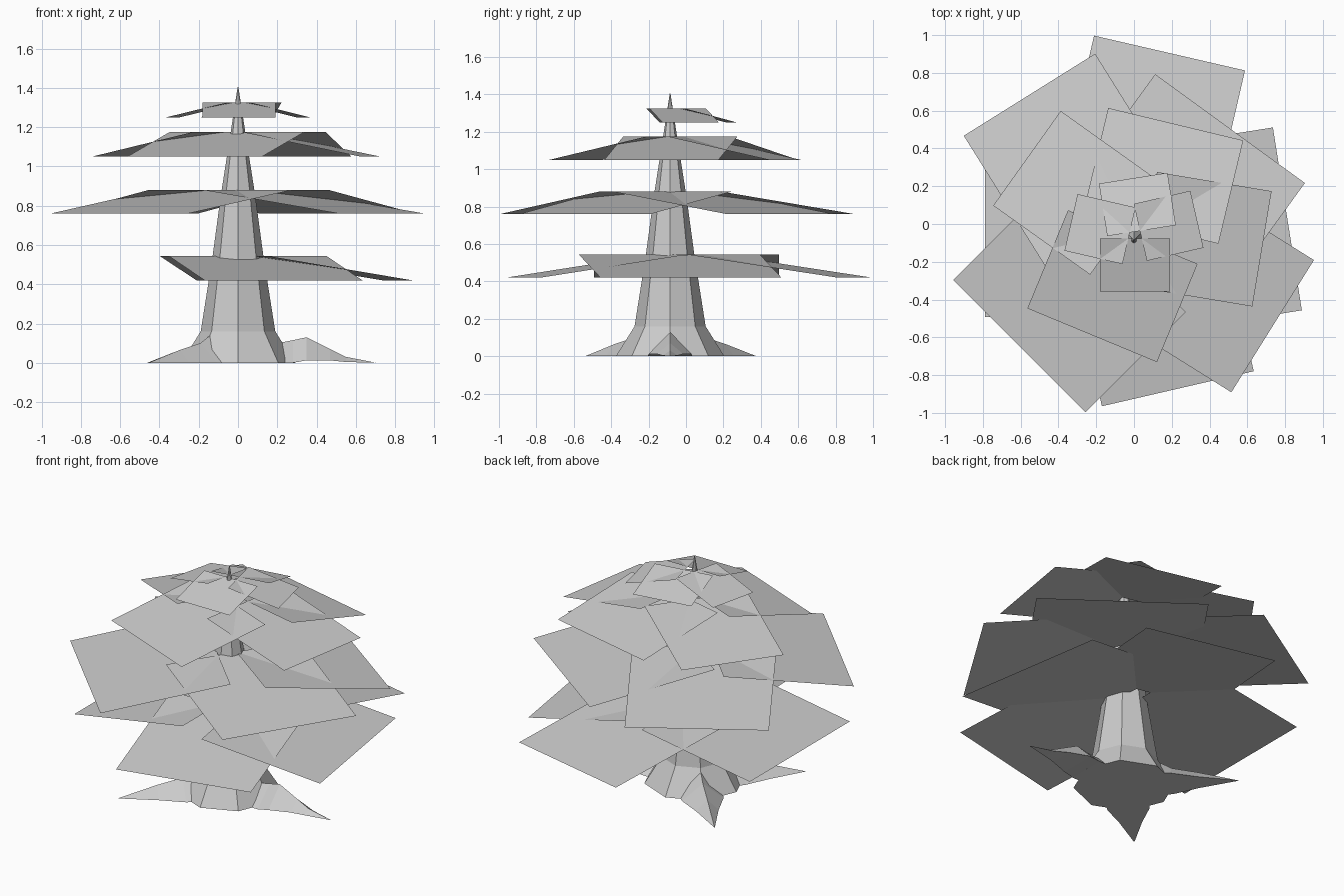
import bpy
import bmesh
from math import cos, sin, radians
from mathutils import Vector, Matrix

if "Cube" in bpy.data.objects:
    bpy.data.objects.remove(bpy.data.objects["Cube"], do_unlink=True)

# Single plain colour
grey = bpy.data.materials.new("plain_grey")
grey.use_nodes = True
grey.diffuse_color = (0.6, 0.6, 0.6, 1)
bsdf = next(n for n in grey.node_tree.nodes if n.type == 'BSDF_PRINCIPLED')
bsdf.inputs["Base Color"].default_value = (0.6, 0.6, 0.6, 1)

CENTRE = Vector((0, -0.085, 0))


def finish(name, bm, recalc=True):
    """Turn a bmesh into a flat-shaded object."""
    if recalc:
        bmesh.ops.recalc_face_normals(bm, faces=bm.faces)
    mesh = bpy.data.meshes.new(name)
    bm.to_mesh(mesh)
    bm.free()
    mesh.materials.append(grey)
    obj = bpy.data.objects.new(name, mesh)
    bpy.context.collection.objects.link(obj)
    return obj


def loft(bm, rings):
    """Skin consecutive rings of points and cap both ends."""
    loops = [[bm.verts.new(p) for p in ring] for ring in rings]
    n = len(loops[0])
    for a, b in zip(loops, loops[1:]):
        for i in range(n):
            j = (i + 1) % n
            bm.faces.new((a[i], a[j], b[j], b[i]))
    bm.faces.new(loops[0][::-1])
    bm.faces.new(loops[-1])


# Trunk: eight-sided taper with a flared foot and a pointed top
def trunk():
    profile = [(0.29, 0), (0.19, 0.16), (0.13, 0.54), (0.088, 0.85),
               (0.038, 1.17), (0.002, 1.405)]
    bm = bmesh.new()
    loft(bm, [[CENTRE + Vector((r * cos(radians(45 * i)),
                                r * sin(radians(45 * i)), z))
               for i in range(8)] for r, z in profile])
    finish("trunk", bm)


# Roots: ridged wedges that run out to a point
def root(name, angle, ridge):
    """ridge: (distance, ridge height, half width, underside height)"""
    bm = bmesh.new()
    turn = Matrix.Rotation(radians(angle), 3, 'Z')
    loft(bm, [[CENTRE + turn @ Vector(p) for p in
               ((d, -w, u * 0.4), (d, w, u * 0.4), (d, 0, h))]
              for d, h, w, u in ridge])
    finish(name, bm)


# Foliage: each layer holds four tilted single-sided sheets
# (outer edge middle x, y, heading, width, length)
SHEETS = [(-0.79, 0.082, 180, 0.99, 0.75),
          (0.812, 0.107, 9, 0.98, 0.75),
          (0.188, 0.985, 77, 0.82, 0.84),
          (0.232, -0.792, -77, 0.825, 0.82)]


def foliage(name, centre, size, spin, low, high):
    bm = bmesh.new()
    place = (Matrix.Translation((centre[0], centre[1], 0))
             @ Matrix.Rotation(radians(spin), 4, 'Z')
             @ Matrix.Diagonal((size, size, 1, 1)))
    for x, y, heading, width, length in SHEETS:
        out = Vector((cos(radians(heading)), sin(radians(heading)), 0))
        side = Vector((-out.y, out.x, 0)) * width / 2
        edge = Vector((x, y, low))
        inner = edge - out * length
        inner.z = high
        corners = (edge - side, edge + side, inner + side, inner - side)
        bm.faces.new([bm.verts.new(place @ c) for c in corners])
    finish(name, bm, recalc=False)


trunk()
root("side_root", 0, [(0.15, 0.09, 0.12, 0), (0.28, 0.115, 0.12, 0),
                      (0.35, 0.13, 0.115, 0.03), (0.47, 0.07, 0.07, 0.03),
                      (0.55, 0.03, 0.04, 0.01), (0.7, 0.001, 0.002, 0)])
for label, heading, tip in (("front_root", 225, 0.64), ("back_root", 135, 0.65)):
    root(label, heading, [(0.15, 0.17, 0.13, 0), (0.27, 0.1, 0.12, 0),
                          (0.42, 0.065, 0.065, 0), (tip, 0.001, 0.002, 0)])

foliage("foliage_bottom", (0, -0.08), 1, 0, 0.42, 0.545)
foliage("foliage_lower", (0.01, -0.145), 1, 45, 0.76, 0.88)
foliage("foliage_upper", (0.062, -0.065), 0.75, 67.5, 1.05, 1.175)
foliage("foliage_top", (0.036, -0.062), 0.375, 90, 1.25, 1.325)
